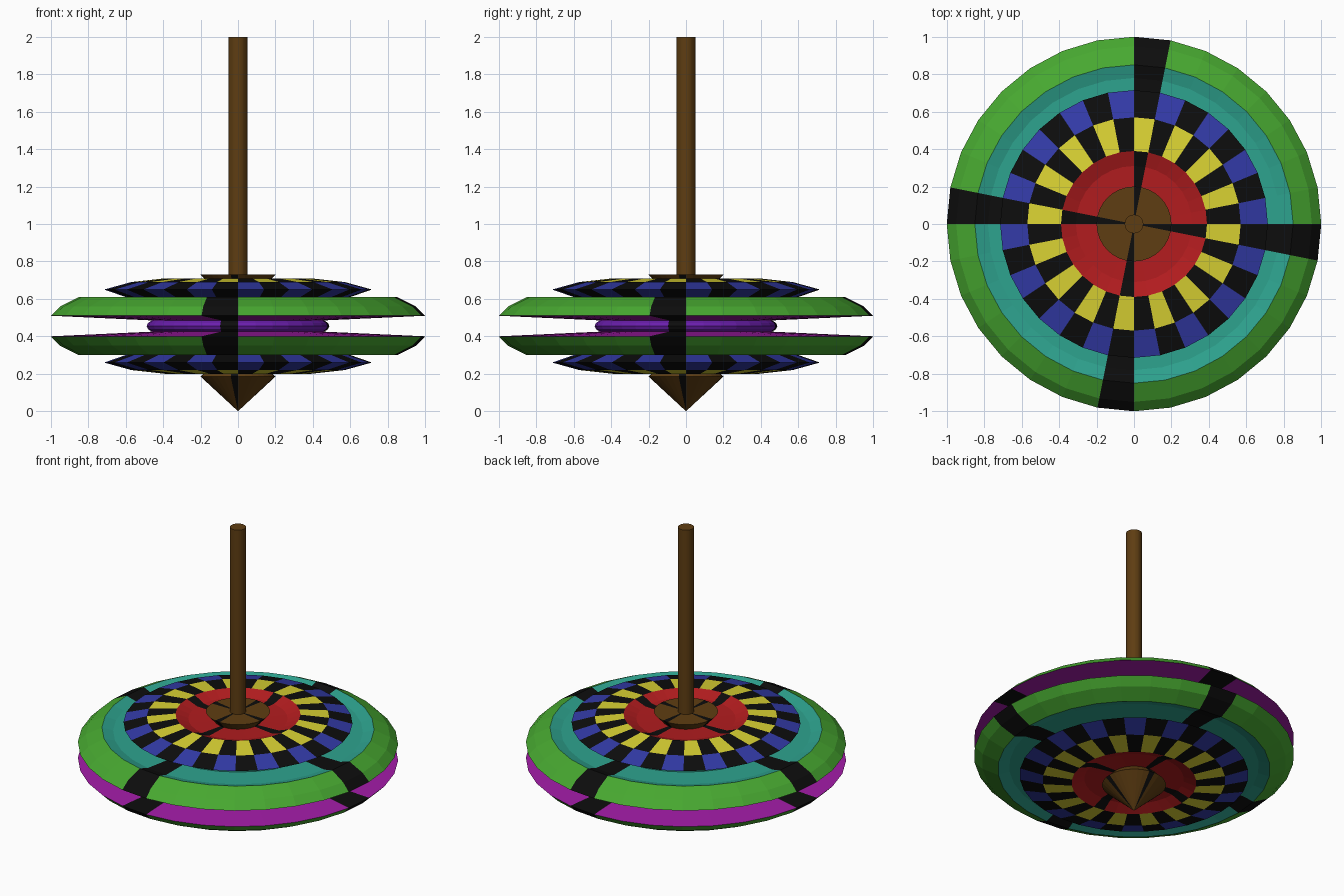
import bpy, math

if "Cube" in bpy.data.objects:
    bpy.data.objects.remove(bpy.data.objects["Cube"])

SEG = 32
MID = 0.455  # mirror plane of the two body halves


def lin(c):
    return c / 12.92 if c <= 0.04045 else ((c + 0.055) / 1.055) ** 2.4


def material(name, r, g, b):
    m = bpy.data.materials.new(name)
    m.diffuse_color = (lin(r), lin(g), lin(b), 1)
    m.use_nodes = True
    m.node_tree.nodes["Principled BSDF"].inputs["Base Color"].default_value = m.diffuse_color
    return m


MATS = {
    "black": material("black", 0.05, 0.05, 0.05),
    "green": material("green", 0.28, 0.66, 0.19),
    "teal": material("teal", 0.18, 0.64, 0.56),
    "blue": material("blue", 0.20, 0.23, 0.66),
    "yellow": material("yellow", 0.86, 0.83, 0.20),
    "red": material("red", 0.70, 0.11, 0.12),
    "brown": material("brown", 0.37, 0.24, 0.07),
    "magenta": material("magenta", 0.64, 0.11, 0.66),
    "purple": material("purple", 0.42, 0.12, 0.68),
}


def colour_at(colour, i):
    # checkered rings alternate; the others carry four black stripes
    if colour == "blue":
        return "blue" if i % 2 == 0 else "black"
    if colour == "yellow":
        return "yellow" if i % 2 else "black"
    return "black" if i % 8 == 7 else colour


def lathe(name, profile, colours, flip=False, striped=True):
    """Spin (r, z) points given from top/inside to outside/below, flat shaded."""
    verts, rings, faces, cols = [], [], [], []
    for r, z in profile:
        z = 2 * MID - z if flip else z
        if r == 0:
            rings.append([len(verts)] * SEG)
            verts.append((0, 0, z))
        else:
            rings.append(list(range(len(verts), len(verts) + SEG)))
            for i in range(SEG):
                a = 2 * math.pi * i / SEG
                verts.append((r * math.cos(a), r * math.sin(a), z))
    for (a, b), col in zip(zip(rings, rings[1:]), colours):
        for i in range(SEG):
            j = (i + 1) % SEG
            f = list(dict.fromkeys([a[i], b[i], b[j], a[j]]))
            faces.append(f[::-1] if flip else f)
            cols.append(colour_at(col, i) if striped else col)
    me = bpy.data.meshes.new(name)
    me.from_pydata(verts, [], faces)
    used = sorted(set(cols))
    for c in used:
        me.materials.append(MATS[c])
    for p, c in zip(me.polygons, cols):
        p.material_index = used.index(c)
    ob = bpy.data.objects.new(name, me)
    bpy.context.collection.objects.link(ob)
    return ob


# Disc half: red dish, checkered plate, teal groove, green rim, magenta inside
DISC = [(0.15, 0.675), (0.31, 0.68), (0.39, 0.71), (0.57, 0.69), (0.715, 0.65),
        (0.60, 0.61), (0.60, 0.59), (0.78, 0.59), (0.85, 0.61),
        (0.95, 0.56), (1.0, 0.51), (0.46, 0.485)]
DISC_COL = ["red", "red", "yellow", "blue", "blue", "teal", "teal", "teal",
            "green", "green", "magenta"]
lathe("upper_disc", DISC, DISC_COL)
lathe("lower_disc", DISC, DISC_COL, flip=True)

# Rounded hub between the discs
lathe("hub", [(0.46, 0.485), (0.48, 0.472), (0.488, MID), (0.48, 0.438), (0.46, 0.425)],
      ["purple"] * 4)

# Flat cap under the handle and the pointed tip below
lathe("cap", [(0, 0.73), (0.2, 0.73), (0.15, 0.675)], ["brown"] * 2)
lathe("tip", [(0.15, 0.235), (0.2, 0.185), (0, 0.0)], ["brown"] * 2)

# Handle
lathe("handle", [(0, 2.0), (0.05, 2.0), (0.05, 0.73)], ["brown"] * 2, striped=False)
